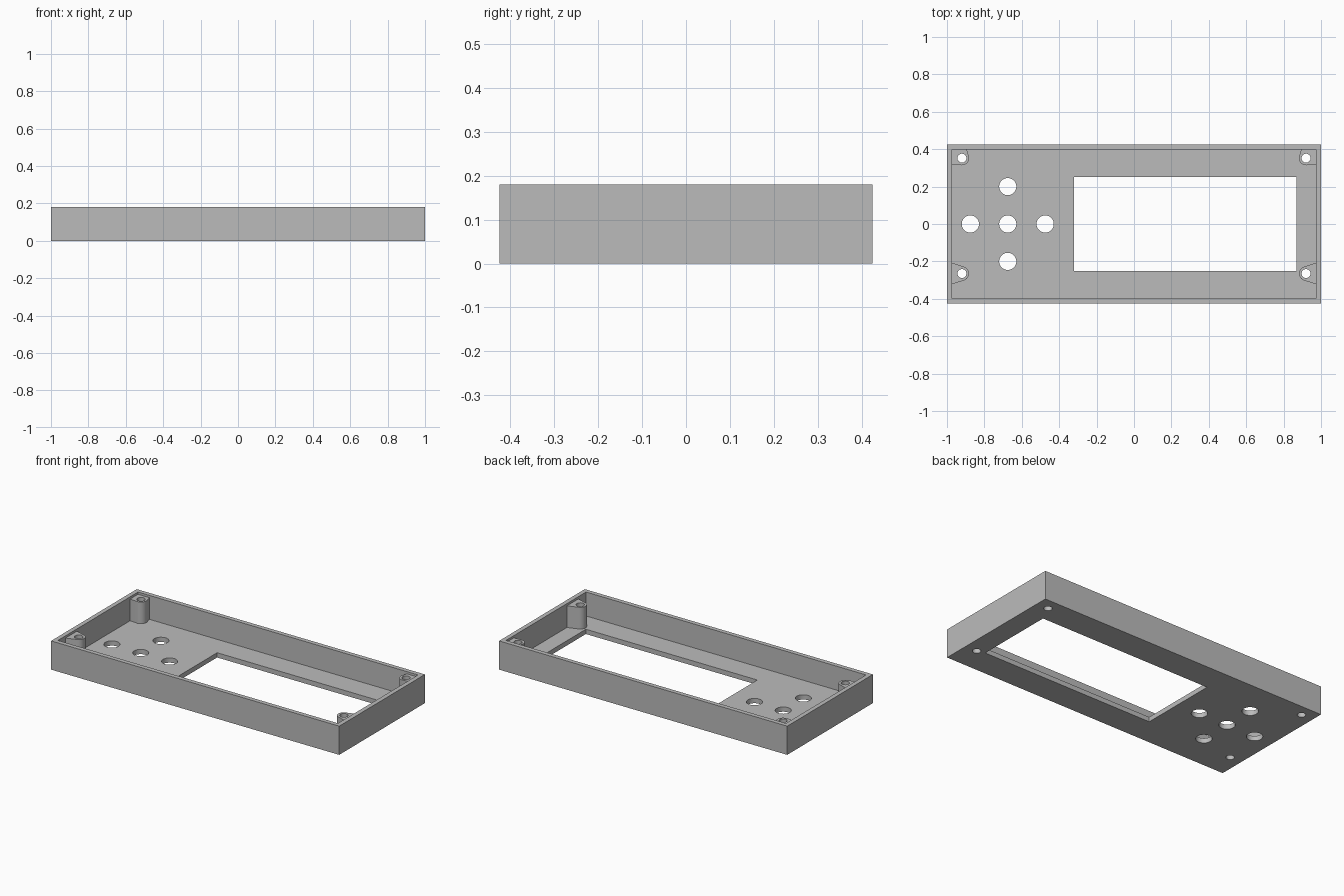
import bpy, bmesh, math
from mathutils import Vector

cube = bpy.data.objects.get("Cube")
if cube:
    bpy.data.objects.remove(cube, do_unlink=True)

LENGTH, DEPTH, HEIGHT = 2.0, 0.85, 0.18
WALL, FLOOR, POST_TOP = 0.028, 0.03, 0.166
IN_X, IN_Y = LENGTH / 2 - WALL, DEPTH / 2 - WALL

grey = bpy.data.materials.new("plain_grey")
grey.use_nodes = True
grey.diffuse_color = (0.5, 0.5, 0.5, 1)
grey.node_tree.nodes["Principled BSDF"].inputs["Base Color"].default_value = (0.5, 0.5, 0.5, 1)


def prism(name, outline, z0, z1):
    """Upright solid over a counter-clockwise outline."""
    bm = bmesh.new()
    base = bm.faces.new([bm.verts.new((x, y, z0)) for x, y in outline])
    top = bmesh.ops.extrude_face_region(bm, geom=[base])["geom"]
    bmesh.ops.translate(bm, vec=(0, 0, z1 - z0),
                        verts=[v for v in top if isinstance(v, bmesh.types.BMVert)])
    bmesh.ops.recalc_face_normals(bm, faces=bm.faces)
    mesh = bpy.data.meshes.new(name)
    bm.to_mesh(mesh)
    bm.free()
    mesh.materials.append(grey)
    obj = bpy.data.objects.new(name, mesh)
    bpy.context.collection.objects.link(obj)
    return obj


def rectangle(x0, x1, y0, y1):
    return [(x0, y0), (x1, y0), (x1, y1), (x0, y1)]


def circle(x, y, r, sides=32):
    return [(x + r * math.cos(2 * math.pi * i / sides),
             y + r * math.sin(2 * math.pi * i / sides)) for i in range(sides)]


def hull(points):
    """Convex outline around the points."""
    points = sorted(points)

    def chain(seq):
        out = []
        for p in map(Vector, seq):
            while len(out) > 1 and (out[-1] - out[-2]).cross(p - out[-1]) <= 1e-7:
                out.pop()
            out.append(p)
        return out[:-1]
    return [tuple(p) for p in chain(points) + chain(points[::-1])]


def combine(target, tool, operation):
    mod = target.modifiers.new(tool.name, "BOOLEAN")
    mod.operation, mod.solver, mod.object = operation, "EXACT", tool
    bpy.context.view_layer.objects.active = target
    bpy.ops.object.modifier_apply(modifier=mod.name)
    bpy.data.objects.remove(tool, do_unlink=True)


# Open tray
panel = prism("enclosure_tray", rectangle(-LENGTH / 2, LENGTH / 2, -DEPTH / 2, DEPTH / 2), 0, HEIGHT)
combine(panel, prism("cavity", rectangle(-IN_X, IN_X, -IN_Y, IN_Y), FLOOR, HEIGHT + 0.1), "DIFFERENCE")

# Screw posts: back pair fills the corners, front pair tapers out of the side walls
SCREW_X, BACK_Y, FRONT_Y, POST_R = 0.92, 0.352, -0.265, 0.038
sunk_x, sunk_y = IN_X + 0.012, IN_Y + 0.012
for side in (-1, 1):
    ring = circle(side * SCREW_X, BACK_Y, POST_R)
    corner = [(side * sunk_x, BACK_Y - 0.033), (side * sunk_x, sunk_y), (side * 0.897, sunk_y)]
    combine(panel, prism("back_post", hull(ring + corner), FLOOR / 2, POST_TOP), "UNION")
    ring = circle(side * SCREW_X, FRONT_Y, POST_R)
    foot = [(side * sunk_x, FRONT_Y + s * 0.061) for s in (-1, 1)]
    combine(panel, prism("front_post", hull(ring + foot), FLOOR / 2, POST_TOP), "UNION")

# Display window
combine(panel, prism("display_window", rectangle(-0.32, 0.87, -0.25, 0.25), -0.1, 0.1), "DIFFERENCE")

# Button cross and screw holes
holes = [(-0.675 + dx, dy, 0.046) for dx, dy in ((0, 0), (0.2, 0), (-0.2, 0), (0, 0.2), (0, -0.2))]
holes += [(s * SCREW_X, y, 0.024) for s in (-1, 1) for y in (BACK_Y, FRONT_Y)]
for x, y, r in holes:
    combine(panel, prism("hole", circle(x, y, r), -0.1, HEIGHT + 0.1), "DIFFERENCE")

# Smooth round walls, crisp edges
bpy.ops.object.select_all(action="DESELECT")
panel.select_set(True)
bpy.context.view_layer.objects.active = panel
bpy.ops.object.shade_smooth_by_angle(angle=math.radians(30))
